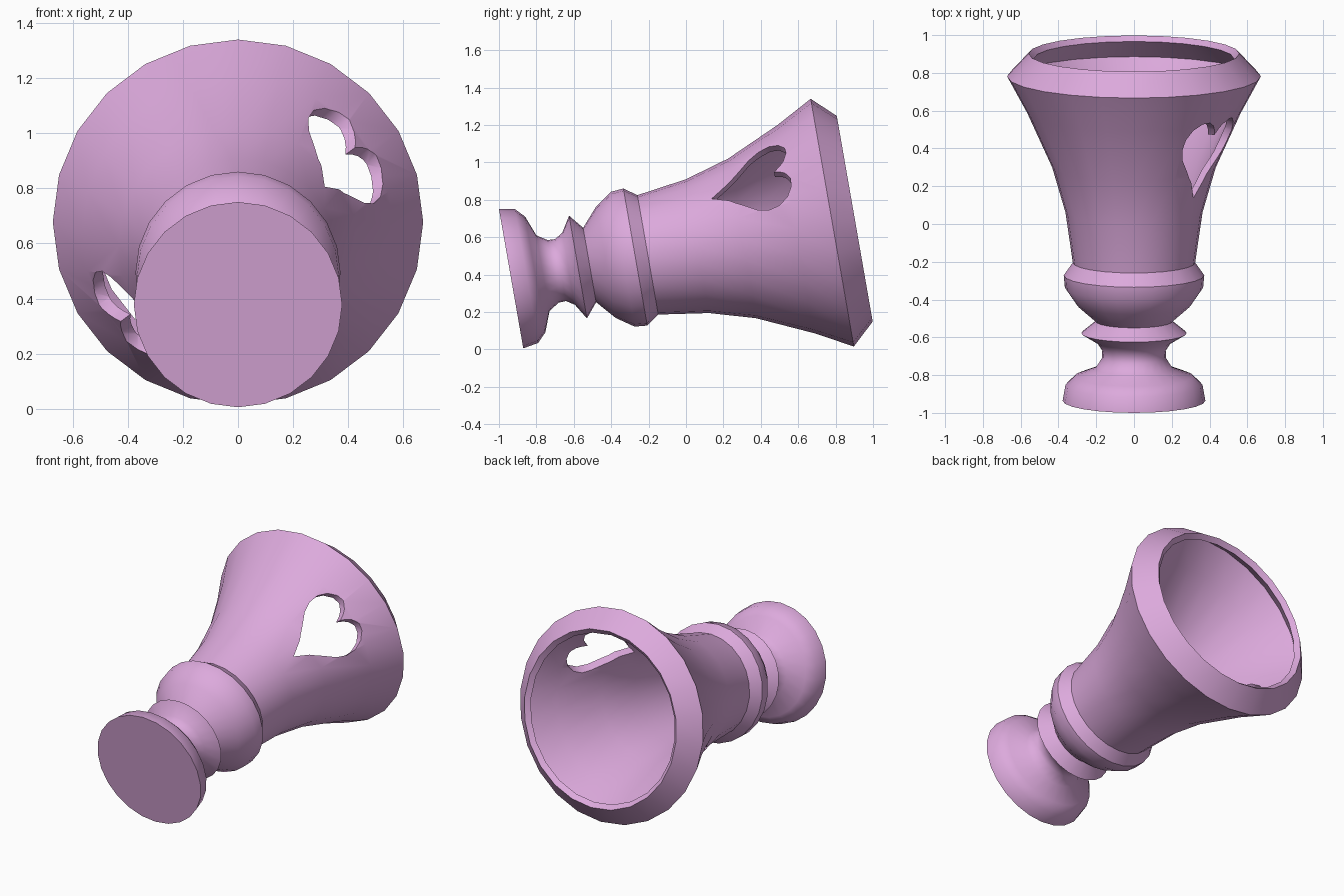
import bpy, bmesh, math
from mathutils import Vector

if "Cube" in bpy.data.objects:
    bpy.data.objects.remove(bpy.data.objects["Cube"])

TILT = math.radians(9.9)
AXIS = Vector((0, math.cos(TILT), math.sin(TILT)))      # foot to rim
SIDE = Vector((1, 0, 0))
UP = Vector((0, -math.sin(TILT), math.cos(TILT)))
ORIGIN = Vector((0, -0.935, 0.378))                     # centre of the foot
SIDES = 24


def place(s, x, n):
    return ORIGIN + AXIS * s + SIDE * x + UP * n


def make_object(name, bm):
    bmesh.ops.recalc_face_normals(bm, faces=bm.faces)
    me = bpy.data.meshes.new(name)
    bm.to_mesh(me)
    bm.free()
    ob = bpy.data.objects.new(name, me)
    bpy.context.collection.objects.link(ob)
    return ob


# Goblet shell: (distance along axis, radius)
profile = [(0, .378), (.084, .363), (.131, .314), (.173, .205), (.228, .17),
           (.268, .168), (.312, .196), (.363, .279), (.426, .202), (.515, .303),
           (.607, .366), (.674, .372), (.742, .324), (1.012, .363),
           (1.253, .433), (1.545, .565), (1.743, .672), (1.865, .558)]
bm = bmesh.new()
rings = []
for s, r in profile:
    rings.append([bm.verts.new(place(s, r * math.sin(2 * math.pi * i / SIDES),
                                     r * math.cos(2 * math.pi * i / SIDES)))
                  for i in range(SIDES)])
for a, b in zip(rings, rings[1:]):
    for i in range(SIDES):
        j = (i + 1) % SIDES
        bm.faces.new((a[i], a[j], b[j], b[i]))
bm.faces.new(rings[0])
goblet = make_object("goblet", bm)
# make sure the shell faces outwards before thickening inwards
foot = goblet.data.polygons[len(goblet.data.polygons) - 1]
if foot.normal.dot(AXIS) > 0:
    goblet.data.flip_normals()

# Heart cutter running straight through the bowl
half = [(1.22, .052), (1.29, .108), (1.36, .168), (1.42, .197), (1.48, .2),
        (1.53, .175), (1.56, .13), (1.563, .085), (1.54, .04), (1.515, .018)]
outline = [(1.13, 0)] + half + [(1.483, 0)] + [(s, -v) for s, v in reversed(half)]
ANG = math.radians(37)
c, d = math.cos(ANG), math.sin(ANG)
bm = bmesh.new()
ends = [[bm.verts.new(place(s, u * c - v * d, u * d + v * c)) for s, v in outline]
        for u in (-1, 1)]
bm.faces.new(ends[0])
bm.faces.new(ends[1])
for i in range(len(outline)):
    j = (i + 1) % len(outline)
    bm.faces.new((ends[0][i], ends[0][j], ends[1][j], ends[1][i]))
cutter = make_object("heart_cutter", bm)
cutter.hide_render = True

# Thicken, cut and shade
bpy.context.view_layer.objects.active = goblet
bpy.ops.object.select_all(action='DESELECT')
goblet.select_set(True)
shell = goblet.modifiers.new("shell", 'SOLIDIFY')
shell.thickness = 0.04
shell.offset = -1
cut = goblet.modifiers.new("hearts", 'BOOLEAN')
cut.operation = 'DIFFERENCE'
cut.solver = 'EXACT'
cut.object = cutter
for m in ("shell", "hearts"):
    bpy.ops.object.modifier_apply(modifier=m)
bpy.data.objects.remove(cutter)
bpy.ops.object.shade_smooth_by_angle(angle=math.radians(40))

mat = bpy.data.materials.new("pink_glaze")
mat.diffuse_color = (0.72, 0.4, 0.72, 1)
mat.use_nodes = True
mat.node_tree.nodes["Principled BSDF"].inputs["Base Color"].default_value = mat.diffuse_color
goblet.data.materials.clear()
goblet.data.materials.append(mat)
